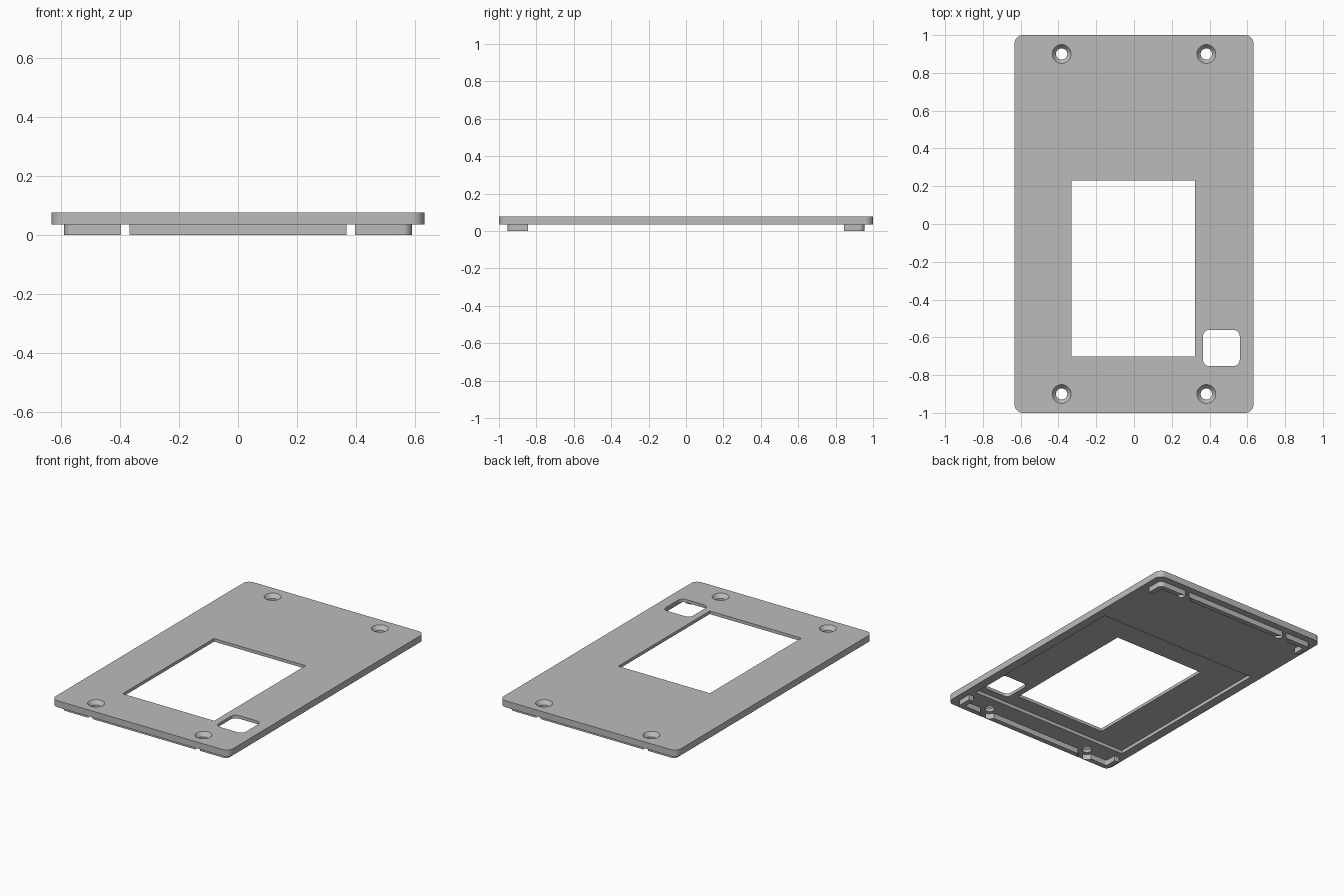
import bpy, bmesh, math

cube = bpy.data.objects.get("Cube")
if cube:
    bpy.data.objects.remove(cube, do_unlink=True)

grey = bpy.data.materials.new("mid_grey")
grey.use_nodes = True
COLOUR = (0.5, 0.5, 0.5, 1)
grey.diffuse_color = COLOUR
grey.node_tree.nodes["Principled BSDF"].inputs["Base Color"].default_value = COLOUR

TOP, UNDER = 0.077, 0.035
HOLES = [(sx * 0.383, sy * 0.9) for sx in (-1, 1) for sy in (-1, 1)]


def loft(name, rings):
    """Closed solid through a stack of matching rings."""
    bm = bmesh.new()
    loops = [[bm.verts.new(p) for p in ring] for ring in rings]
    n = len(loops[0])
    for low, high in zip(loops, loops[1:]):
        for i in range(n):
            j = (i + 1) % n
            bm.faces.new((low[i], low[j], high[j], high[i]))
    bm.faces.new(loops[0][::-1])
    bm.faces.new(loops[-1])
    bmesh.ops.recalc_face_normals(bm, faces=bm.faces)
    mesh = bpy.data.meshes.new(name)
    bm.to_mesh(mesh)
    bm.free()
    mesh.materials.append(grey)
    obj = bpy.data.objects.new(name, mesh)
    bpy.context.collection.objects.link(obj)
    return obj


def rounded_slab(name, x0, x1, y0, y1, z0, z1, r=0, steps=8):
    outline = []
    corners = [(x1 - r, y1 - r), (x0 + r, y1 - r), (x0 + r, y0 + r), (x1 - r, y0 + r)]
    for k, (cx, cy) in enumerate(corners):
        for s in range(steps + 1 if r else 1):
            a = math.pi / 2 * (k + s / steps)
            outline.append((cx + r * math.cos(a), cy + r * math.sin(a)))
    return loft(name, [[(x, y, z) for x, y in outline] for z in (z0, z1)])


def turned(name, x, y, profile, n=40):
    """Round solid from (radius, height) pairs."""
    angles = [math.tau * i / n for i in range(n)]
    return loft(name, [[(x + r * math.cos(a), y + r * math.sin(a), z) for a in angles]
                       for r, z in profile])


def cut(obj, cutters):
    bpy.ops.object.select_all(action='DESELECT')
    bpy.context.view_layer.objects.active = obj
    obj.select_set(True)
    for c in cutters:
        c.hide_render = True
        mod = obj.modifiers.new("cut", 'BOOLEAN')
        mod.operation, mod.solver, mod.object = 'DIFFERENCE', 'EXACT', c
        bpy.ops.object.modifier_apply(modifier=mod.name)
        bpy.data.objects.remove(c, do_unlink=True)


# Cover plate with recess underneath, display window, button opening, screw holes
plate = rounded_slab("cover_plate", -0.633, 0.633, -1, 1, UNDER, TOP, 0.045)
cutters = [
    rounded_slab("recess_cutter", -0.575, 0.575, -0.8, 0.41, -0.1, 0.057),
    rounded_slab("window_cutter", -0.332, 0.322, -0.702, 0.23, -0.1, 0.2),
    rounded_slab("button_cutter", 0.365, 0.56, -0.753, -0.56, -0.1, 0.2, 0.035),
]
for x, y in HOLES:
    cutters.append(turned("screw_cutter", x, y,
                          [(0.03, -0.1), (0.03, 0.052), (0.05, TOP), (0.05, 0.2)]))
cut(plate, cutters)

# Locating lip: a thin ring kept only at both ends, relieved around the screws
lip = rounded_slab("locating_lips", -0.59, 0.59, -0.955, 0.955, 0, UNDER, 0.03)
cutters = [
    rounded_slab("inner_cutter", -0.557, 0.557, -0.922, 0.922, -0.1, 0.1, 0.01),
    rounded_slab("middle_cutter", -0.8, 0.8, -0.845, 0.845, -0.1, 0.1),
]
for x, y in HOLES:
    cutters.append(turned("relief_cutter", x, y, [(0.057, -0.1), (0.057, 0.1)]))
cut(lip, cutters)

# Smooth the rounded corners and holes, keep edges crisp
bpy.ops.object.select_all(action='DESELECT')
for obj in (plate, lip):
    obj.select_set(True)
bpy.context.view_layer.objects.active = plate
bpy.ops.object.shade_smooth_by_angle(angle=math.radians(30))
